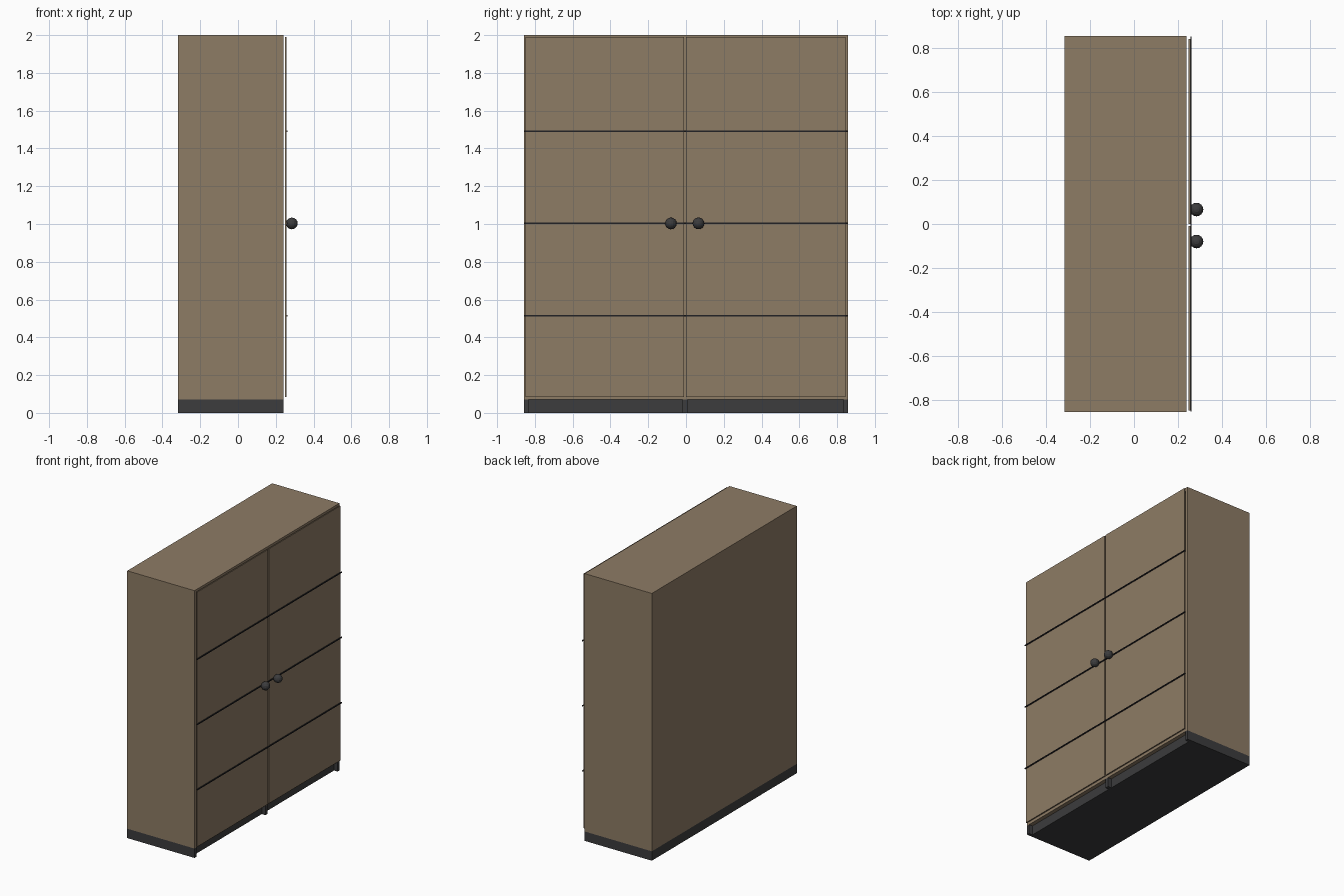
import bpy

if "Cube" in bpy.data.objects:
    bpy.data.objects.remove(bpy.data.objects["Cube"])


def material(name, color):
    m = bpy.data.materials.new(name)
    m.diffuse_color = (*color, 1)
    m.use_nodes = True
    m.node_tree.nodes["Principled BSDF"].inputs["Base Color"].default_value = m.diffuse_color
    return m


WOOD = material("wood", (0.27, 0.2, 0.13))
DARK = material("dark", (0.045, 0.045, 0.047))
TRIM = material("trim", (0.015, 0.015, 0.018))


def box(name, x, y, z, mat):
    """Box from (min, max) ranges."""
    bpy.ops.mesh.primitive_cube_add(
        size=1, location=[(a + b) / 2 for a, b in (x, y, z)])
    o = bpy.context.object
    o.name = name
    o.scale = [b - a for a, b in (x, y, z)]
    bpy.ops.object.transform_apply(location=False, rotation=False, scale=True)
    o.data.materials.append(mat)
    return o


BACK, FRONT, W, MID = -0.317, 0.24, 0.857, -0.005
PLINTH, TOP, T = 0.07, 2.0, 0.022

# carcass panels
box("back_panel", (BACK, BACK + T), (-W, W), (PLINTH, TOP), WOOD)
box("top_panel", (BACK + T, FRONT), (-W, W), (TOP - T, TOP), WOOD)
box("bottom_panel", (BACK + T, FRONT), (-W, W), (PLINTH, PLINTH + T), WOOD)
inner = (PLINTH + T, TOP - T)
uprights = (("left", -W, -W + T), ("middle", MID - T / 2, MID + T / 2), ("right", W - T, W))
for name, y0, y1 in uprights:
    box(name + "_upright", (BACK + T, FRONT), (y0, y1), inner, WOOD)

# plinth with a recessed front between three feet
RECESS = FRONT - 0.03
box("plinth", (BACK, RECESS), (-W, W), (0, PLINTH), DARK)
for name, y0, y1 in (("left", -W, -W + T), ("middle", MID - 0.013, MID + 0.013), ("right", W - T, W)):
    box(name + "_foot", (RECESS, FRONT), (y0, y1), (0, PLINTH), DARK)

# doors, each with three trim strips and a knob
doors = (("left", -0.849, MID - 0.005, -0.855, MID - 0.003, -0.08),
         ("right", MID + 0.005, 0.844, MID - 0.003, 0.855, 0.066))
for name, y0, y1, s0, s1, knob_y in doors:
    box(name + "_door", (0.249, 0.257), (y0, y1), (0.085, 1.99), WOOD)
    for i, z in enumerate((0.515, 1.003, 1.491)):
        box(f"{name}_trim_{i + 1}", (0.257, 0.263), (s0, s1), (z - 0.004, z + 0.004), TRIM)
    bpy.ops.mesh.primitive_uv_sphere_add(
        segments=16, ring_count=8, radius=0.031, location=(0.285, knob_y, 1.003))
    knob = bpy.context.object
    knob.name = name + "_knob"
    knob.data.materials.append(DARK)
